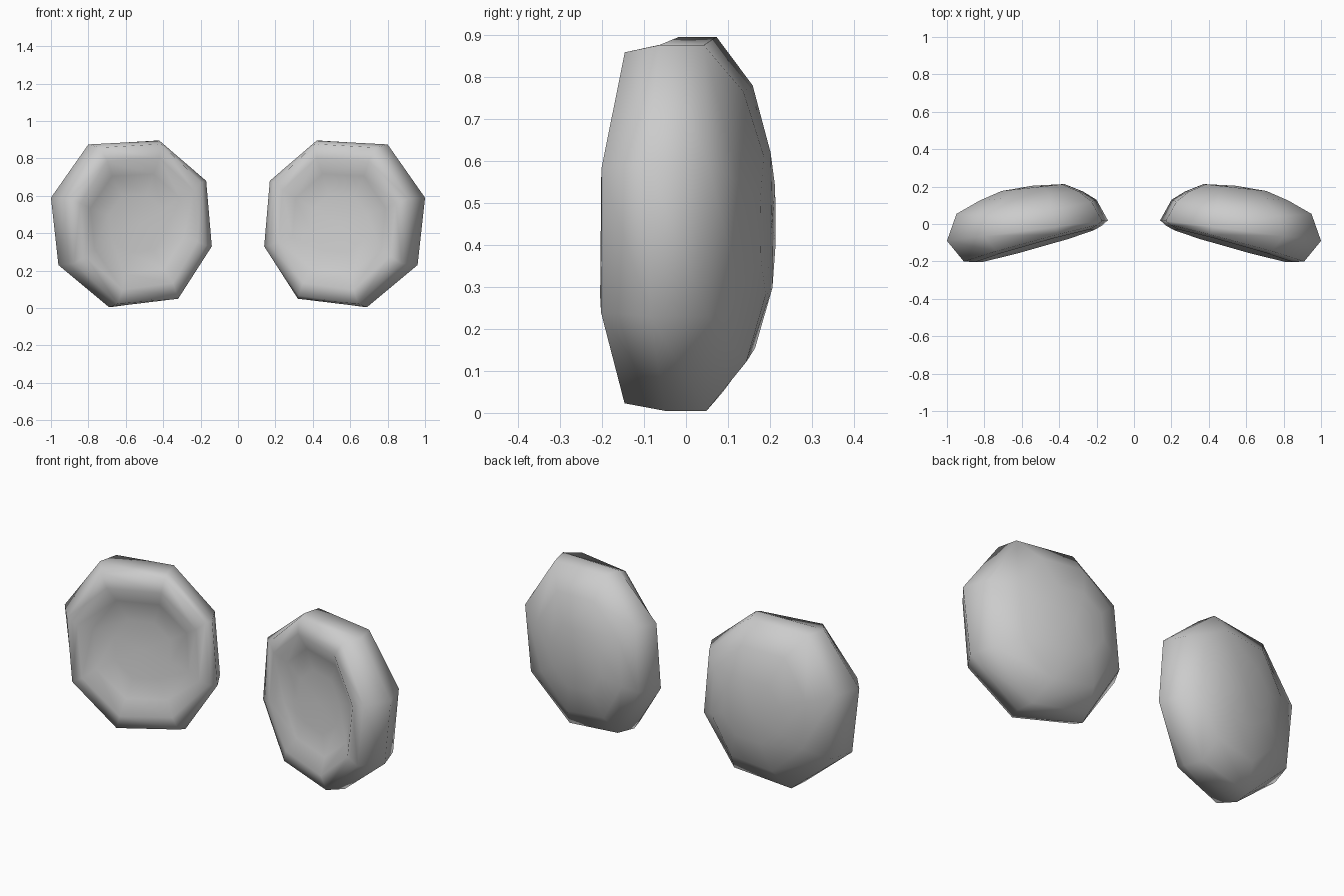
import bpy, bmesh

if "Cube" in bpy.data.objects:
    bpy.data.objects.remove(bpy.data.objects["Cube"])

# Eight-sided outline of the pad: x and z offset from the pad centre
OUTLINE = [(0.23, 0.425), (0.43, 0.14), (0.39, -0.22), (0.12, -0.445),
           (-0.25, -0.40), (-0.43, -0.12), (-0.40, 0.23), (-0.15, 0.445)]
MID_Z = 0.45

# Cross-section rings from dish floor to back:
# centre x, centre y, x scale, z scale, y slope along x, y slope along z, forward curl at top and bottom
RINGS = [(0.54, -0.065, 0.35, 0.35, -0.25, 0.03, 0),
         (0.54, -0.080, 0.58, 0.60, -0.27, 0.03, 0),
         (0.53, -0.118, 0.73, 0.79, -0.28, 0.03, 0),
         (0.54, -0.105, 0.86, 0.96, -0.27, 0.03, 0),
         (0.57, -0.035, 1.00, 1.00, -0.128, 0, 0),
         (0.575, 0.095, 0.87, 1.00, -0.10, 0, 0.18),
         (0.55, 0.150, 0.64, 0.74, -0.09, 0, 0),
         (0.54, 0.195, 0.39, 0.38, -0.11, 0, 0)]


def ring(bm, cx, cy, sx, sz, slope_x, slope_z, curl):
    return [bm.verts.new((cx + dx * sx,
                          cy + slope_x * dx * sx + slope_z * dz - curl * dz * dz,
                          MID_Z + dz * sz)) for dx, dz in OUTLINE]


def bridge(bm, a, b):
    for i in range(len(a)):
        j = (i + 1) % len(a)
        bm.faces.new((a[i], a[j], b[j], b[i]))


def fan(bm, loop, centre):
    tip = bm.verts.new(centre)
    for i in range(len(loop)):
        bm.faces.new((loop[i], loop[(i + 1) % len(loop)], tip))


def make_pad(name, side):
    bm = bmesh.new()
    rings = [ring(bm, *r) for r in RINGS]
    for a, b in zip(rings, rings[1:]):
        bridge(bm, a, b)
    # dish floor and domed back
    fan(bm, rings[0], (0.54, -0.062, MID_Z))
    fan(bm, rings[-1], (0.54, 0.205, MID_Z))
    for v in bm.verts:
        v.co.x *= side
    bmesh.ops.recalc_face_normals(bm, faces=bm.faces)
    for f in bm.faces:
        f.smooth = True
    mesh = bpy.data.meshes.new(name)
    bm.to_mesh(mesh)
    bm.free()
    bpy.context.collection.objects.link(bpy.data.objects.new(name, mesh))


# Mirrored pair of dished pads
for name, side in (("right_pad", 1), ("left_pad", -1)):
    make_pad(name, side)
